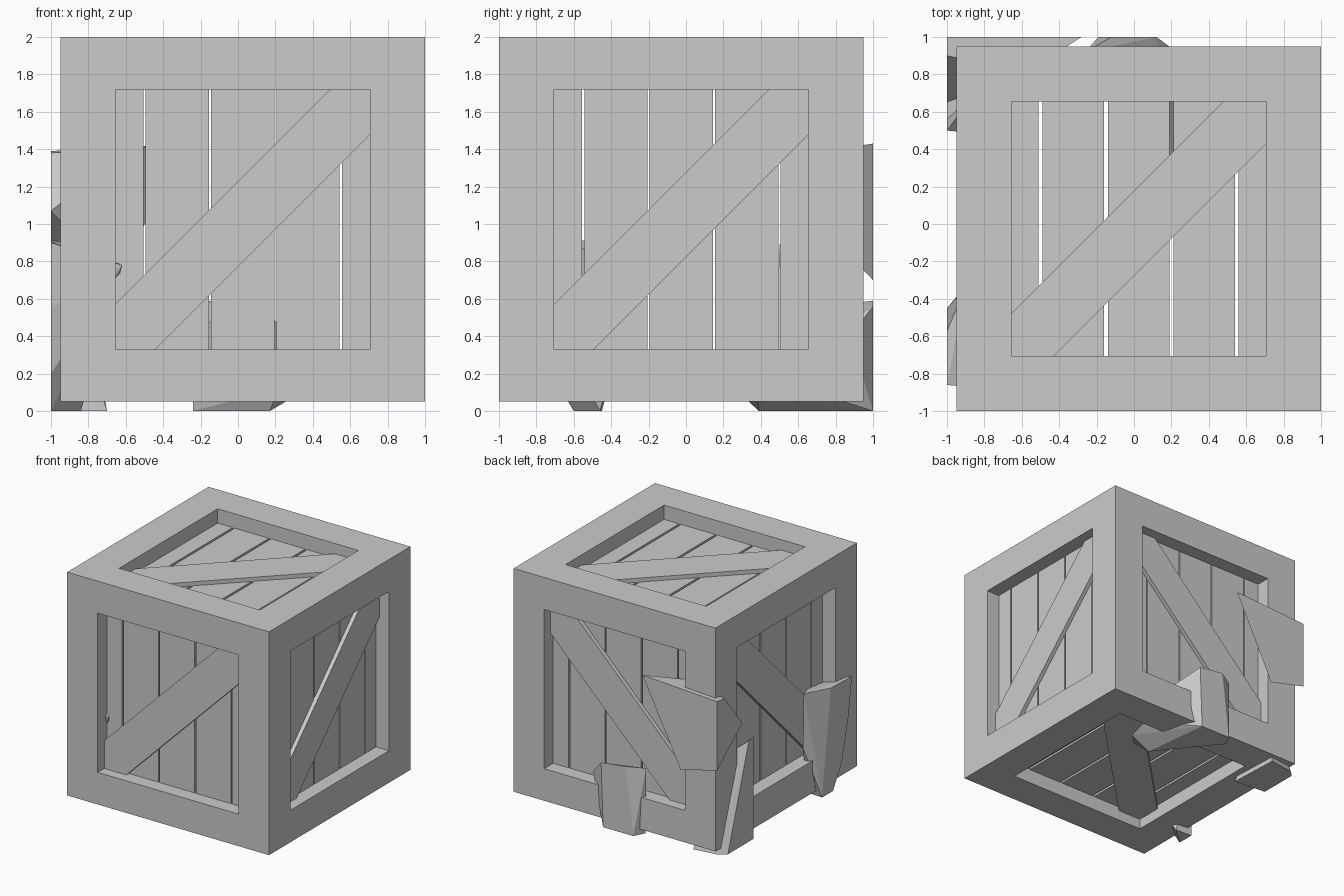
import bpy, bmesh, math
from mathutils import Vector, Matrix

if "Cube" in bpy.data.objects:
    bpy.data.objects.remove(bpy.data.objects["Cube"])

C = Vector((0.025, -0.025, 1.025))   # crate centre
H = 0.975                            # half size of the crate
W = 0.295                            # post width
RAIL = 0.28                          # rail height


def finish(bm, name):
    bmesh.ops.recalc_face_normals(bm, faces=bm.faces)
    me = bpy.data.meshes.new(name)
    bm.to_mesh(me)
    bm.free()
    ob = bpy.data.objects.new(name, me)
    bpy.context.collection.objects.link(ob)
    return ob


def box(bm, lo, hi, m=Matrix()):
    lo, hi = Vector(lo), Vector(hi)
    s = hi - lo
    bmesh.ops.create_cube(bm, size=1, matrix=m @ Matrix.Translation((lo + hi) / 2)
                          @ Matrix.Diagonal((s.x, s.y, s.z, 1)))


# Frame: four posts and the rails between them
bm = bmesh.new()
T = Matrix.Translation(C)
q = H - W
for sx in (0, 1):
    for sy in (0, 1):
        x, y = (-H, q)[sx], (-H, q)[sy]
        box(bm, (x, y, -H), (x + W, y + W, H), T)
for z in (-H, H - RAIL):
    for a in (-H, q):
        box(bm, (-q, a, z), (q, a + W, z + RAIL), T)
        box(bm, (a, -q, z), (a + W, q, z + RAIL), T)
finish(bm, "crate_frame")


# Each panel is laid out with x across, z up and y pointing outward as -y
def panel(name, m, half_h, gap):
    cuts = [-0.72, -0.525, -0.175, 0.175, 0.525, 0.72]
    bm = bmesh.new()
    for a, b in zip(cuts, cuts[1:]):
        box(bm, (a + gap / 2, -H + 0.125, -half_h - 0.02),
            (b - gap / 2, -H + 0.175, half_h + 0.02), m)
    finish(bm, name + "_planks")

    # Diagonal brace, clipped to the window
    bm = bmesh.new()
    box(bm, (-1.3, -H + 0.09, -0.161), (1.3, -H + 0.13, 0.161),
        Matrix.Rotation(math.radians(-45), 4, 'Y'))
    for no, d in (((1, 0, 0), q), ((-1, 0, 0), q), ((0, 0, 1), half_h), ((0, 0, -1), half_h)):
        no = Vector(no)
        r = bmesh.ops.bisect_plane(bm, geom=bm.verts[:] + bm.edges[:] + bm.faces[:],
                                   plane_co=no * d, plane_no=no, clear_outer=True)
        bmesh.ops.holes_fill(bm, edges=[e for e in r['geom_cut']
                                        if isinstance(e, bmesh.types.BMEdge)])
    bm.transform(m)
    finish(bm, name + "_brace")


hz = H - RAIL
flip_y = Matrix.Diagonal((1, -1, 1, 1))
quarter = Matrix.Rotation(math.radians(90), 4, 'Z')
lid = Matrix.Rotation(math.radians(-90), 4, 'X')     # outward -y becomes +z
panel("front", T, hz, 0.012)
panel("back", T @ flip_y, hz, 0.012)
panel("right", T @ quarter, hz, 0.012)
panel("left", T @ quarter @ flip_y, hz, 0.012)
panel("top", T @ lid @ Matrix.Diagonal((1, 1, 1, 1)), q, 0.02)
panel("bottom", T @ Matrix.Diagonal((1, 1, -1, 1)) @ lid, q, 0.02)


# Rock shards: convex hulls of a few points
def shard(name, pts):
    bm = bmesh.new()
    vs = [bm.verts.new(p) for p in pts]
    r = bmesh.ops.convex_hull(bm, input=vs)
    junk = {v for v in r['geom_interior'] + r['geom_unused'] if isinstance(v, bmesh.types.BMVert)}
    bmesh.ops.delete(bm, geom=list(junk), context='VERTS')
    bmesh.ops.dissolve_limit(bm, angle_limit=math.radians(2), verts=bm.verts, edges=bm.edges)
    finish(bm, name)


shard("corner_shard", [
    (-0.28, 1, 1.43), (-1, 1, 1.39), (-1, 1, 0.79), (-0.65, 1, 0.70),
    (-1, 0.9, 1.38), (-1, 0.65, 1.07), (-0.58, 0.81, 1.40)])
shard("back_shard", [
    (0.12, 1, 0.56), (-0.12, 1, 0.59), (-0.19, 1, 0), (0.1, 1, 0),
    (-0.26, 0.92, 0.58), (0.28, 0.88, 0.40), (-0.24, 0.9, 0),
    (0.17, 0.39, 0), (0.34, 0.38, 0.10), (0.22, 0.26, 0.12), (0.36, 0.57, 0.14)])
shard("lower_corner_shard", [
    (-1, 0.5, 0.89), (-1, 0.56, 0.88), (-1, 0.85, 0), (-1, 0.5, 0),
    (-0.7, 0.47, 0), (-0.72, 0.93, 0), (-0.94, 0.9, 0), (-0.85, 0.70, 0.76)])
shard("left_shard", [
    (-1, -0.86, 0.9), (-1, -0.57, 0.91), (-0.9, -0.34, 0.92), (-1, -0.81, 0.55),
    (-1, -0.72, 0.2), (-1, -0.6, 0), (-1, -0.45, 0), (-0.84, -0.46, 0),
    (-0.9, -0.33, 0.45), (-0.62, -0.9, 0.78)])
